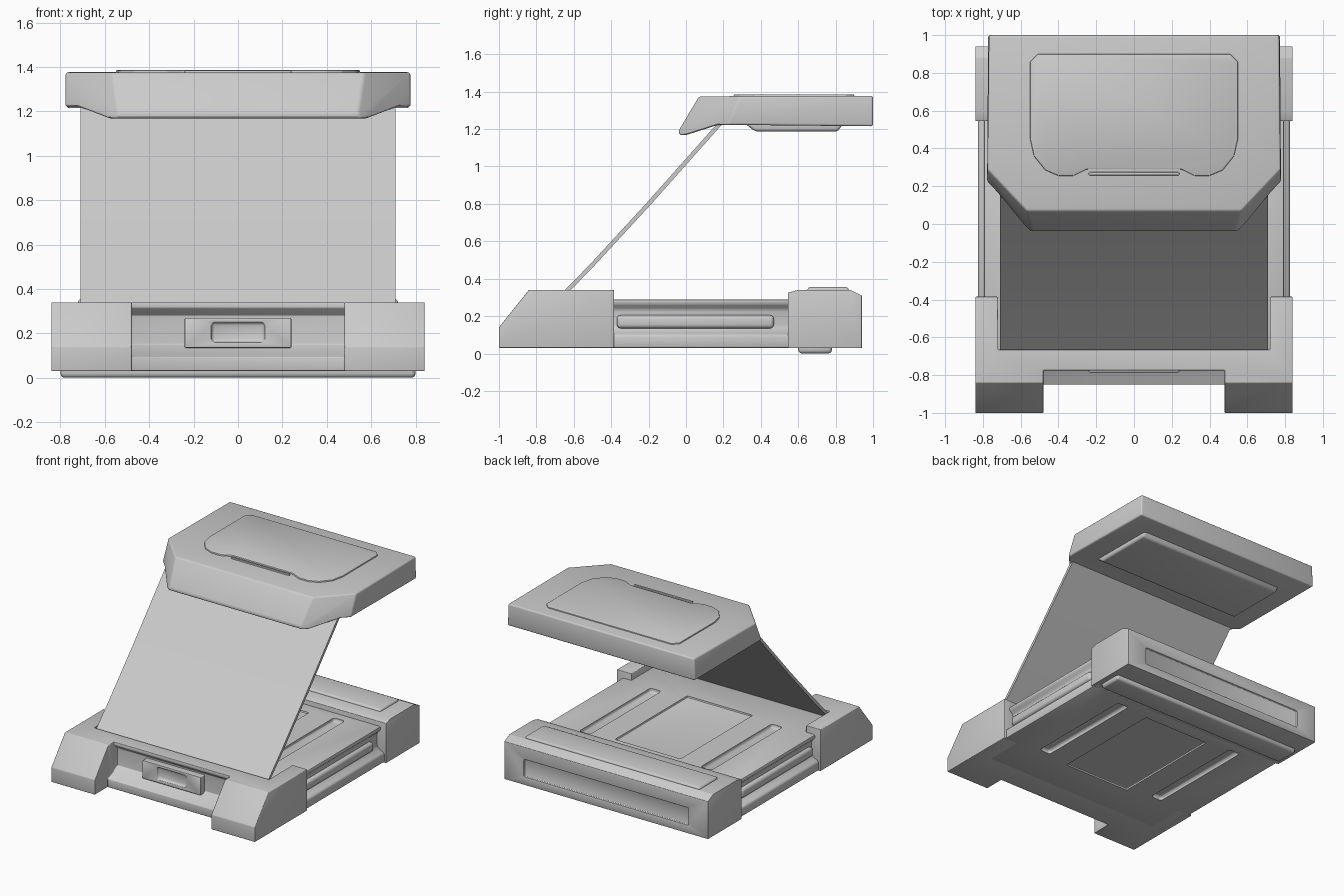
import bpy, bmesh
from mathutils import Vector

if "Cube" in bpy.data.objects:
    bpy.data.objects.remove(bpy.data.objects["Cube"])


def loft(name, loop_a, loop_b):
    """Closed solid between two matching loops."""
    bm = bmesh.new()
    a = [bm.verts.new(p) for p in loop_a]
    b = [bm.verts.new(p) for p in loop_b]
    n = len(a)
    bm.faces.new(a)
    bm.faces.new(b[::-1])
    for i in range(n):
        j = (i + 1) % n
        bm.faces.new((a[j], a[i], b[i], b[j]))
    bmesh.ops.recalc_face_normals(bm, faces=bm.faces)
    me = bpy.data.meshes.new(name)
    bm.to_mesh(me)
    bm.free()
    ob = bpy.data.objects.new(name, me)
    bpy.context.collection.objects.link(ob)
    return ob


def prism(name, pts, axis, lo, hi):
    """Extrude a 2D outline along one axis."""
    def place(p, t):
        return {'x': (t, p[0], p[1]), 'y': (p[0], t, p[1]), 'z': (p[0], p[1], t)}[axis]
    return loft(name, [place(p, lo) for p in pts], [place(p, hi) for p in pts])


def box(name, x0, x1, y0, y1, z0, z1):
    return prism(name, [(x0, y0), (x1, y0), (x1, y1), (x0, y1)], 'z', z0, z1)


def mirrored(half):
    """Complete a right-half outline across x = 0."""
    return half + [(-x, y) for x, y in reversed(half)]


def activate(ob):
    bpy.ops.object.select_all(action='DESELECT')
    ob.select_set(True)
    bpy.context.view_layer.objects.active = ob


def bevel(ob, width, segments=3):
    m = ob.modifiers.new("bevel", 'BEVEL')
    m.width, m.segments = width, segments
    m.limit_method = 'ANGLE'
    m.angle_limit = 0.4
    activate(ob)
    bpy.ops.object.modifier_apply(modifier=m.name)
    return ob


def boolean(ob, tool, operation='DIFFERENCE'):
    tool.hide_render = True
    m = ob.modifiers.new("cut", 'BOOLEAN')
    m.operation, m.solver, m.object = operation, 'EXACT', tool
    activate(ob)
    bpy.ops.object.modifier_apply(modifier=m.name)
    bpy.data.objects.remove(tool, do_unlink=True)


def finish(ob, width, segments=3):
    bevel(ob, width, segments)
    activate(ob)
    bpy.ops.object.shade_smooth_by_angle(angle=0.6)
    return ob


# Front frame: crossbar, two sloping feet and two side arms in one piece
frame = prism("front_frame", mirrored([
    (0.48, -0.85), (0.48, -1.0), (0.84, -1.0), (0.84, -0.385),
    (0.72, -0.385), (0.72, -0.665)]), 'z', 0.03, 0.34)
boolean(frame, prism("recess_cutter", [
    (-0.92, 0.40), (-0.775, 0.40), (-0.775, 0.315), (-0.735, 0.28),
    (-0.735, 0.15), (-0.80, 0.11), (-0.92, 0.07)], 'x', -0.48, 0.48))
boolean(frame, prism("slope_cutter", [
    (-1.08, 0.04), (-0.76, 0.44), (-1.08, 0.44)], 'x', -0.9, 0.9))
finish(frame, 0.02)

# Latch inside the front recess
latch = box("front_latch", -0.24, 0.24, -0.785, -0.70, 0.135, 0.27)
boolean(latch, bevel(box("latch_cutter", -0.12, 0.12, -0.83, -0.765, 0.16, 0.25), 0.015, 2))
finish(latch, 0.018)

# Base tray with hollowed side walls
tray = prism("base_tray", mirrored([
    (0.825, 0.03), (0.825, 0.10), (0.79, 0.115), (0.765, 0.14),
    (0.765, 0.235), (0.795, 0.265), (0.795, 0.29)]), 'y', -0.70, 0.60)
finish(tray, 0.012, 2)
# Grooves and shallow centre panels on the floor and the underside
for z0, z1, p0, p1 in ((0.262, 0.34, 0.277, 0.34), (-0.02, 0.058, -0.02, 0.043)):
    for s in (-1, 1):
        boolean(tray, bevel(box("groove_cutter", s * 0.5 - 0.045, s * 0.5 + 0.045,
                                -0.36, 0.48, z0, z1), 0.02, 3))
    boolean(tray, bevel(box("panel_cutter", -0.27, 0.27, -0.40, 0.45, p0, p1), 0.008, 2))
activate(tray)
bpy.ops.object.shade_smooth_by_angle(angle=0.6)

# Long rail inside each side recess
for side, s in (("left", -1), ("right", 1)):
    finish(box("side_rail_" + side, s * 0.74, s * 0.795, -0.37, 0.47, 0.135, 0.205), 0.02)

# Back bar with an indented rear face
bar = prism("back_bar", [
    (0.545, 0.03), (0.545, 0.325), (0.60, 0.34), (0.88, 0.34),
    (0.94, 0.31), (0.94, 0.03)], 'x', -0.84, 0.84)
boolean(bar, bevel(box("rear_cutter", -0.68, 0.68, 0.927, 1.05, 0.09, 0.22), 0.01, 2))
finish(bar, 0.025)
finish(box("back_bar_top_pad", -0.72, 0.72, 0.65, 0.87, 0.30, 0.355), 0.014)
finish(box("back_foot_strip", -0.80, 0.80, 0.60, 0.78, 0.0, 0.10), 0.02)

# Thin leaning sheet joining base and lid
path = [Vector(p) for p in ((-0.67, 0.30), (-0.5, 0.475), (-0.2, 0.80), (0.0, 1.025), (0.2, 1.25))]
outer, inner = [], []
for i, p in enumerate(path):
    d = (path[min(i + 1, 4)] - path[max(i - 1, 0)]).normalized() * 0.011
    n = Vector((-d.y, d.x))
    outer.append(tuple(p + n))
    inner.append(tuple(p - n))
sheet = prism("leaning_sheet", outer + inner[::-1], 'x', -0.71, 0.71)
activate(sheet)
bpy.ops.object.shade_smooth_by_angle(angle=0.6)

# Lid: side profile trimmed by a tapering plan with cut front corners
lid = prism("lid", [
    (-0.04, 1.19), (-0.035, 1.168), (0.0, 1.168), (0.17, 1.222), (0.30, 1.222),
    (1.0, 1.215), (1.0, 1.378), (0.07, 1.375)], 'x', -0.95, 0.95)
plan_low = mirrored([(0.482, -0.14), (0.78, 0.17), (0.775, 1.1)])
plan_high = mirrored([(0.338, -0.14), (0.775, 0.32), (0.765, 1.1)])
boolean(lid, loft("plan_cutter", [(x, y, 1.10) for x, y in plan_low],
                  [(x, y, 1.45) for x, y in plan_high]), 'INTERSECT')
finish(lid, 0.022)

# Raised panel on the lid with a notched front edge and a small tab
panel = prism("lid_top_panel", mirrored([
    (0.25, 0.29), (0.32, 0.255), (0.40, 0.255), (0.47, 0.285), (0.53, 0.36),
    (0.55, 0.45), (0.55, 0.86), (0.51, 0.90)]), 'z', 1.35, 1.386)
finish(panel, 0.007, 2)
finish(box("lid_tab", -0.24, 0.24, 0.258, 0.274, 1.35, 1.385), 0.004, 2)

# Lowered block on the underside of the lid
finish(prism("lid_underside_block", [
    (0.30, 1.24), (0.37, 1.187), (0.81, 1.187), (0.85, 1.24)], 'x', -0.60, 0.60), 0.015)
